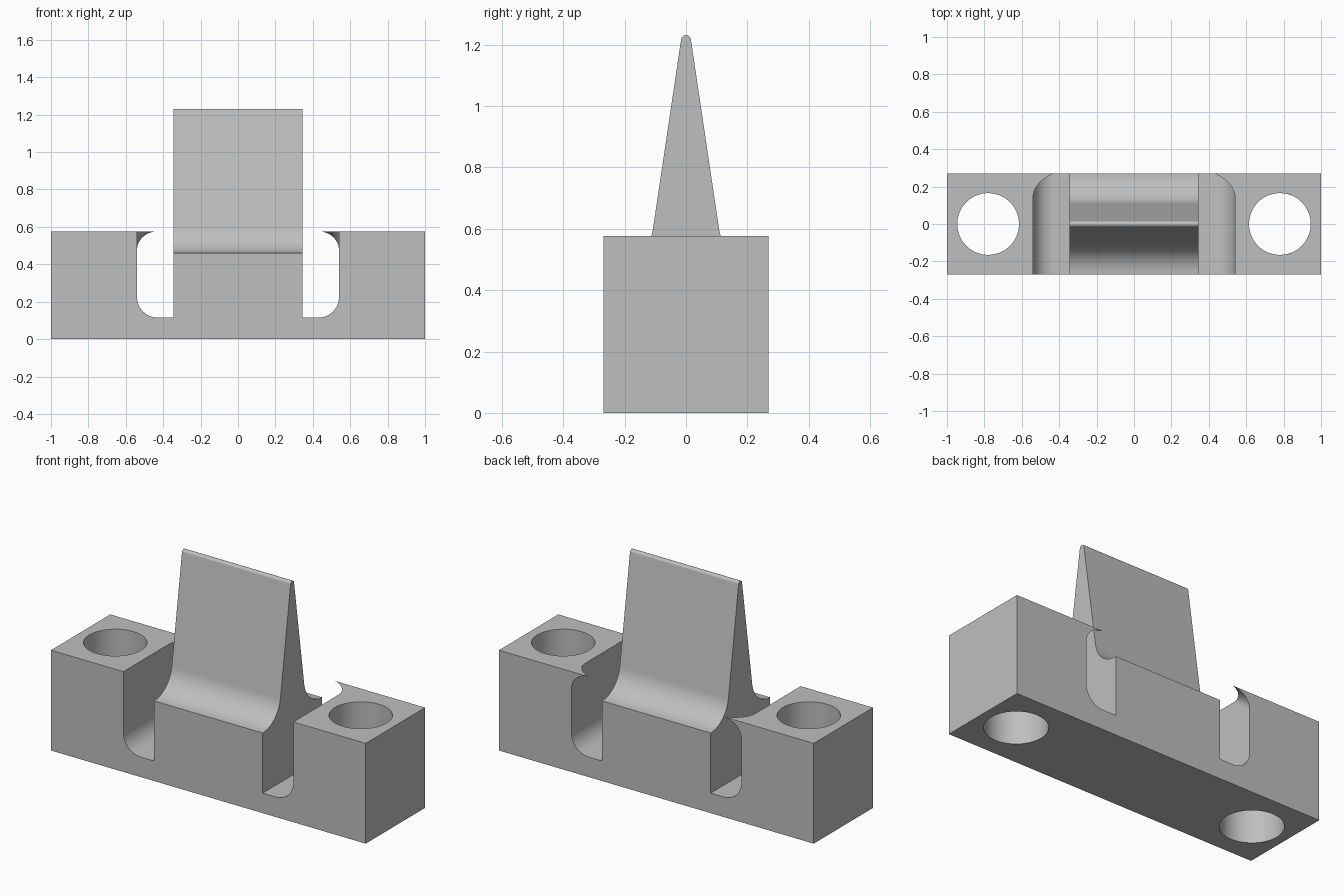
import bpy, bmesh, math
from mathutils import Vector

cube = bpy.data.objects.get("Cube")
if cube:
    bpy.data.objects.remove(cube, do_unlink=True)

HALF_Y, TOP, FLOOR = 0.269, 0.576, 0.115
SLOT_IN, SLOT_OUT, SLOT_R = 0.345, 0.54, 0.11
STEPS = 16

grey = bpy.data.materials.new("plain grey")
grey.use_nodes = True
grey.diffuse_color = (0.52, 0.52, 0.52, 1)
grey.node_tree.nodes["Principled BSDF"].inputs["Base Color"].default_value = grey.diffuse_color


def finish(name, bm):
    """Turn a bmesh into a smooth-shaded object with sharp edges kept."""
    bmesh.ops.recalc_face_normals(bm, faces=bm.faces)
    mesh = bpy.data.meshes.new(name)
    bm.to_mesh(mesh)
    bm.free()
    mesh.materials.append(grey)
    obj = bpy.data.objects.new(name, mesh)
    bpy.context.collection.objects.link(obj)
    return obj


def shade(obj):
    bpy.ops.object.select_all(action='DESELECT')
    obj.select_set(True)
    bpy.context.view_layer.objects.active = obj
    bpy.ops.object.shade_smooth_by_angle(angle=math.radians(25))


def extrude(name, points, depth):
    """Extrude a closed outline of 3D points along a vector."""
    bm = bmesh.new()
    face = bm.faces.new([bm.verts.new(p) for p in points])
    new = bmesh.ops.extrude_face_region(bm, geom=[face], use_keep_orig=True)
    moved = [v for v in new["geom"] if isinstance(v, bmesh.types.BMVert)]
    bmesh.ops.translate(bm, verts=moved, vec=depth)
    return finish(name, bm)


def arc(cx, cy, r, start, end):
    angles = [math.radians(start + (end - start) * i / STEPS) for i in range(STEPS + 1)]
    return [(cx + r * math.cos(a), cy + r * math.sin(a)) for a in angles]


def mirrored(half):
    """Close a half outline by reflecting it over the vertical axis."""
    return half + [(-a, b) for a, b in reversed(half)]


# Base block with two slots, rounded at their outer lower corners
half = [(1, 0), (1, TOP), (SLOT_OUT, TOP)]
half += arc(SLOT_OUT - SLOT_R, FLOOR + SLOT_R, SLOT_R, 0, -90)
base = extrude("base_block", [(x, -HALF_Y, z) for x, z in mirrored(half)],
               Vector((0, 2 * HALF_Y, 0)))

# Bolt holes through both ends
for x in (-0.78, 0.78):
    bm = bmesh.new()
    bmesh.ops.create_cone(bm, cap_ends=True, segments=64, radius1=0.165, radius2=0.165, depth=2)
    bmesh.ops.translate(bm, verts=bm.verts, vec=(x, 0, 0.3))
    cutter = finish("hole_cutter", bm)
    cutter.hide_render = True
    cut = base.modifiers.new("bolt_hole", 'BOOLEAN')
    cut.operation, cut.solver, cut.object = 'DIFFERENCE', 'EXACT', cutter
    bpy.context.view_layer.objects.active = base
    bpy.ops.object.modifier_apply(modifier=cut.name)
    bpy.data.objects.remove(cutter, do_unlink=True)
shade(base)

# Central wedge: concave shoulders sweep up to a narrow rounded tip
lean = 8.6
half = [(HALF_Y, FLOOR)] + arc(HALF_Y, 0.623, 0.163, 270, 180 + lean)
half += arc(0, 1.215, 0.016, lean, 90)[:-1]
outline = mirrored(half)
outline.insert(len(half), (0, 1.231))
wedge = extrude("wedge", [(-SLOT_IN, y, z) for y, z in outline], Vector((2 * SLOT_IN, 0, 0)))
shade(wedge)

# Curved horns overhanging the upper rear corner of each slot
for side, name in ((1, "left_horn"), (-1, "right_horn")):
    bm = bmesh.new()
    top, back = [], []
    for i in range(STEPS):
        t = i / STEPS
        a, b = math.radians(60 * t), math.radians(90 * t)
        x_top = SLOT_OUT - 0.11 * (1 - math.cos(a)) / 0.5
        x_back = SLOT_OUT - 0.11 * (1 - math.cos(b))
        y = HALF_Y - 0.13 * (1 - math.sin(a) / math.sin(math.radians(60)))
        z = TOP - 0.1 * (1 - math.sin(b))
        top.append(bm.verts.new((side * x_top, y, TOP)))
        back.append(bm.verts.new((side * x_back, HALF_Y, z)))
    tip = bm.verts.new((side * (SLOT_OUT - 0.11), HALF_Y, TOP))
    root = bm.verts.new((side * SLOT_OUT, HALF_Y, TOP))
    for i in range(STEPS - 1):
        bm.faces.new((top[i], top[i + 1], back[i + 1], back[i]))
    bm.faces.new((top[-1], tip, back[-1]))
    bm.faces.new([root] + top + [tip])
    bm.faces.new([root] + back + [tip])
    bm.faces.new((root, top[0], back[0]))
    shade(finish(name, bm))
